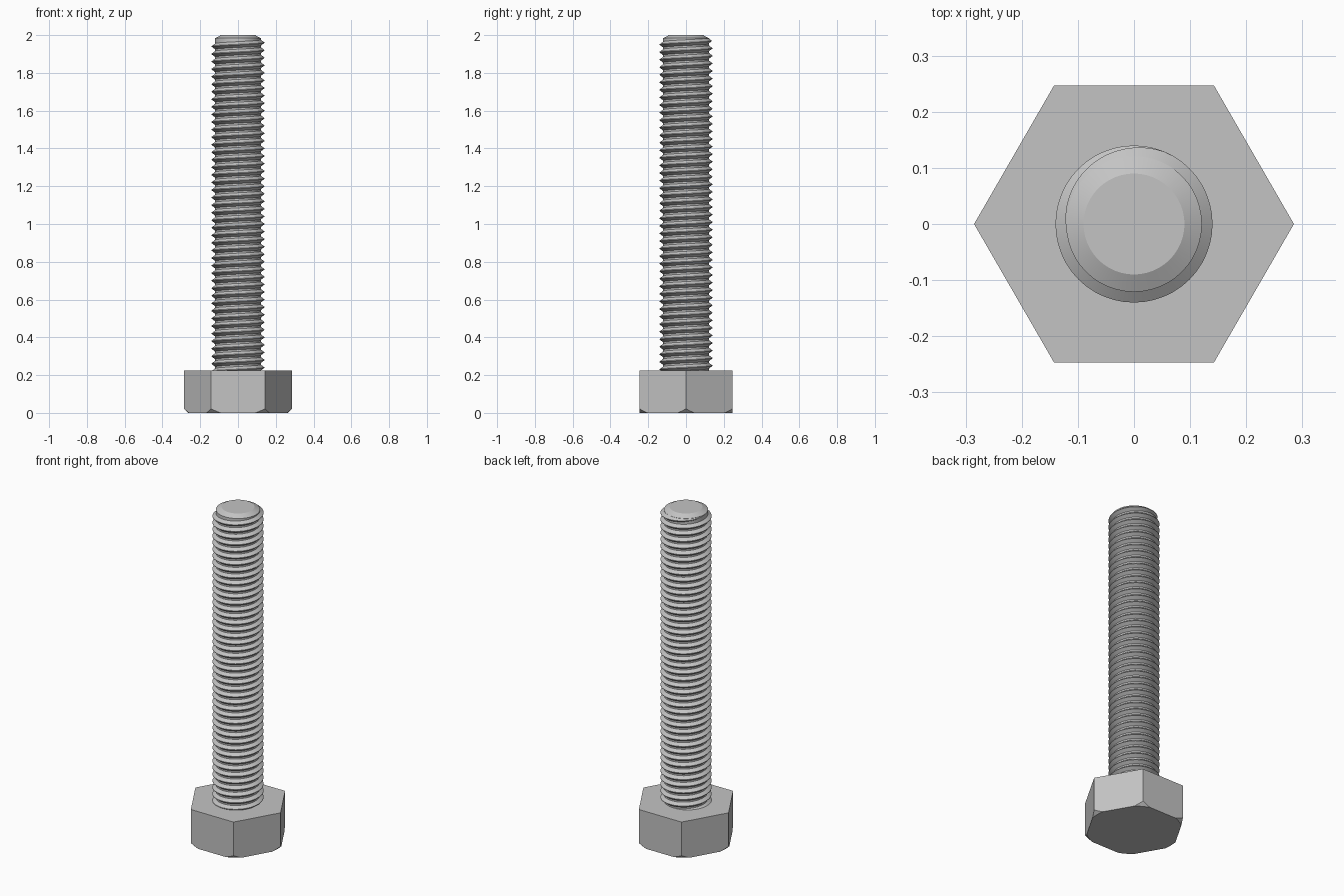
import bpy
import bmesh
from math import cos, sin, pi, radians
from mathutils import Vector

cube = bpy.data.objects.get("Cube")
if cube:
    bpy.data.objects.remove(cube, do_unlink=True)

# Plain grey steel
steel = bpy.data.materials.new("grey_steel")
steel.use_nodes = True
grey = (0.55, 0.55, 0.55, 1)
steel.diffuse_color = grey
steel.node_tree.nodes["Principled BSDF"].inputs["Base Color"].default_value = grey

HEAD_TOP = 0.225
HEX_RADIUS = 0.285
ROOT, CREST = 0.121, 0.14
PITCH = 0.04
THREAD_END = 1.98
SEG = 48


def finish(bm, name):
    bmesh.ops.recalc_face_normals(bm, faces=bm.faces)
    mesh = bpy.data.meshes.new(name)
    bm.to_mesh(mesh)
    bm.free()
    mesh.materials.append(steel)
    obj = bpy.data.objects.new(name, mesh)
    bpy.context.collection.objects.link(obj)
    bpy.ops.object.select_all(action="DESELECT")
    obj.select_set(True)
    bpy.context.view_layer.objects.active = obj
    bpy.ops.object.shade_smooth_by_angle(angle=radians(20))
    return obj


def skin(bm, rings, closed):
    """Join successive rings of vertices with quads and cap both ends."""
    for a, b in zip(rings, rings[1:]):
        n = len(a)
        for i in range(n if closed else n - 1):
            j = (i + 1) % n
            bm.faces.new((a[i], a[j], b[j], b[i]))
    bm.faces.new(rings[0])
    bm.faces.new(rings[-1])


# Hexagonal head, with its lower corners turned to a conical chamfer
bm = bmesh.new()
rings = []
for z in (0, HEAD_TOP):
    rings.append([bm.verts.new((HEX_RADIUS * cos(k * pi / 3), HEX_RADIUS * sin(k * pi / 3), z))
                  for k in range(6)])
skin(bm, rings, True)
bmesh.ops.recalc_face_normals(bm, faces=bm.faces)
for k in range(72):
    out = Vector((cos(k * pi / 36), sin(k * pi / 36), 0))
    bmesh.ops.bisect_plane(bm, geom=bm.verts[:] + bm.edges[:] + bm.faces[:], dist=1e-6,
                           plane_co=out * 0.263, plane_no=out - Vector((0, 0, 1)),
                           clear_outer=True)
    bmesh.ops.holes_fill(bm, edges=[e for e in bm.edges if e.is_boundary])
finish(bm, "hex_head")

# Shank core with a bevelled tip
bm = bmesh.new()
rings = []
for r, z in ((ROOT, HEAD_TOP - 0.02), (ROOT, 1.984), (0.09, 2)):
    rings.append([bm.verts.new((r * cos(2 * pi * k / SEG), r * sin(2 * pi * k / SEG), z))
                  for k in range(SEG)])
skin(bm, rings, True)
finish(bm, "shank")

# Right-handed thread, fading out at the tip
bm = bmesh.new()
rings = []
steps = int((THREAD_END - HEAD_TOP + 0.02) / PITCH * SEG)
for s in range(steps + 1):
    angle = pi - 2 * pi * s / SEG
    z = THREAD_END - PITCH * s / SEG
    grow = min(1, 0.05 + 3 * s / SEG)
    peak = ROOT + (CREST - ROOT) * grow
    half = 0.003 + 0.014 * grow
    section = ((ROOT - 0.002, -half), (peak, -0.0015), (peak, 0.0015), (ROOT - 0.002, half))
    rings.append([bm.verts.new((r * cos(angle), r * sin(angle), z + dz)) for r, dz in section])
skin(bm, rings, True)
finish(bm, "thread")
